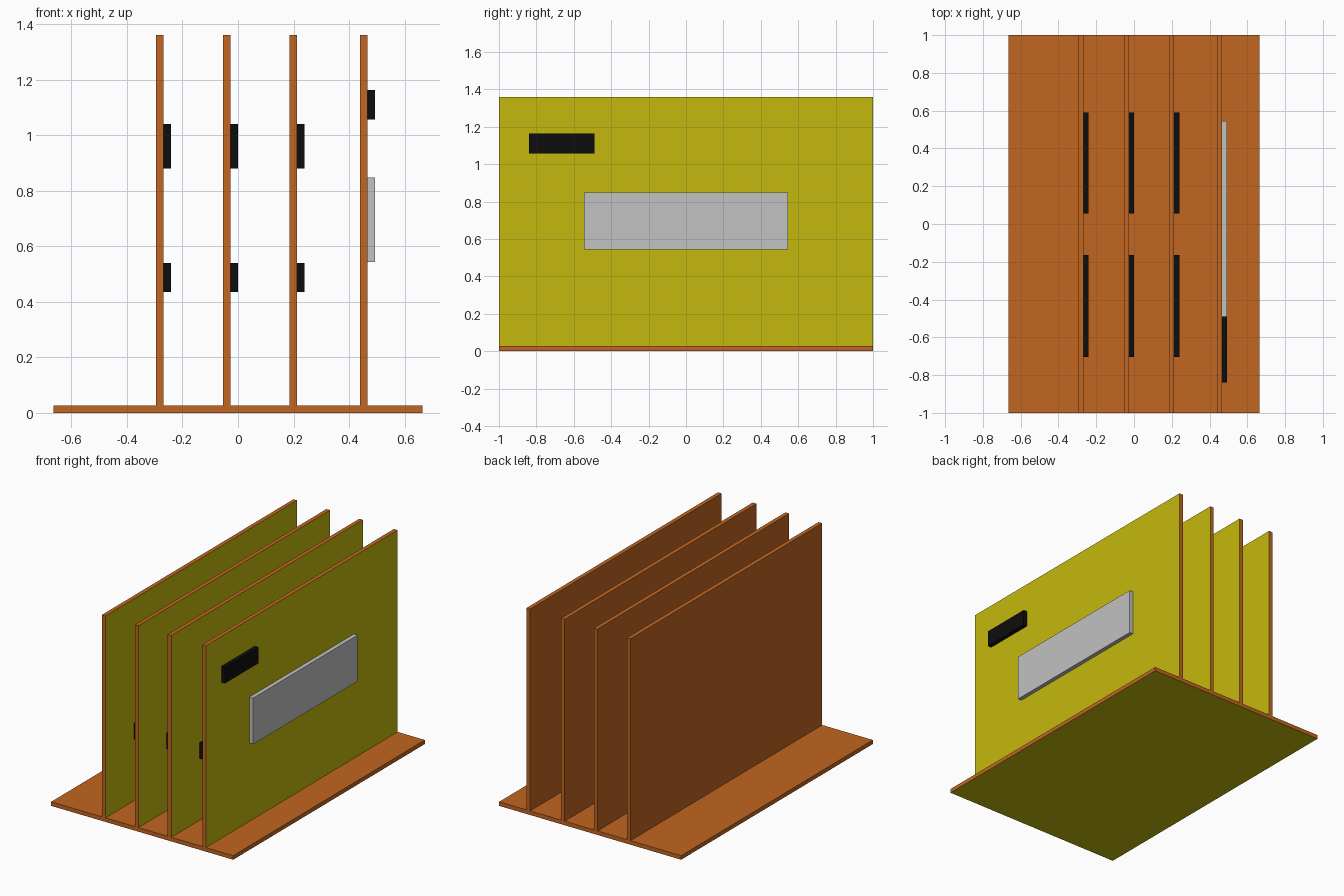
import bpy
import bmesh

if "Cube" in bpy.data.objects:
    bpy.data.objects.remove(bpy.data.objects["Cube"])


def material(name, srgb):
    m = bpy.data.materials.new(name)
    lin = [(c / 255 / 12.92) if c < 11 else ((c / 255 + 0.055) / 1.055) ** 2.4 for c in srgb]
    m.diffuse_color = (*lin, 1)
    m.use_nodes = True
    m.node_tree.nodes["Principled BSDF"].inputs["Base Color"].default_value = m.diffuse_color
    return m


wood = material("orange wood", (194, 102, 33))
yellow = material("yellow facing", (196, 185, 13))
black = material("black plastic", (13, 13, 13))
grey = material("light grey", (194, 194, 194))


def box(name, x, y, z, mats, facing=None):
    """Box from ranges; the face pointing along (axis, sign) takes the second material."""
    bm = bmesh.new()
    bmesh.ops.create_cube(bm, size=1)
    for v in bm.verts:
        v.co = [(r[0] + r[1]) / 2 + c * (r[1] - r[0]) for c, r in zip(v.co, (x, y, z))]
    bm.normal_update()
    if facing:
        axis, sign = facing
        for f in bm.faces:
            if f.normal[axis] * sign > 0.9:
                f.material_index = 1
    me = bpy.data.meshes.new(name)
    bm.to_mesh(me)
    bm.free()
    for m in mats:
        me.materials.append(m)
    ob = bpy.data.objects.new(name, me)
    bpy.context.collection.objects.link(ob)
    return ob


T = 0.027  # sheet thickness

# base sheet with a yellow underside
box("base", (-0.665, 0.665), (-1, 1), (0, T), [wood, yellow], (2, -1))

# upright boards with yellow right faces
boards = [-0.268, -0.027, 0.213, 0.466]
for i, x in enumerate(boards, 1):
    box(f"board_{i}", (x - T, x), (-1, 1), (T, 1.36), [wood, yellow], (0, 1))

# two black blocks on each inner board
for i, x in enumerate(boards[:3], 1):
    box(f"front_block_{i}", (x, x + T), (-0.705, -0.165), (0.435, 0.54), [black])
    box(f"back_block_{i}", (x, x + T), (0.055, 0.59), (0.88, 1.04), [black])

# outer board: small black block and long grey panel
x = boards[3]
box("outer_block", (x, x + T), (-0.84, -0.49), (1.057, 1.163), [black])
box("outer_panel", (x, x + T), (-0.545, 0.545), (0.543, 0.848), [grey])
